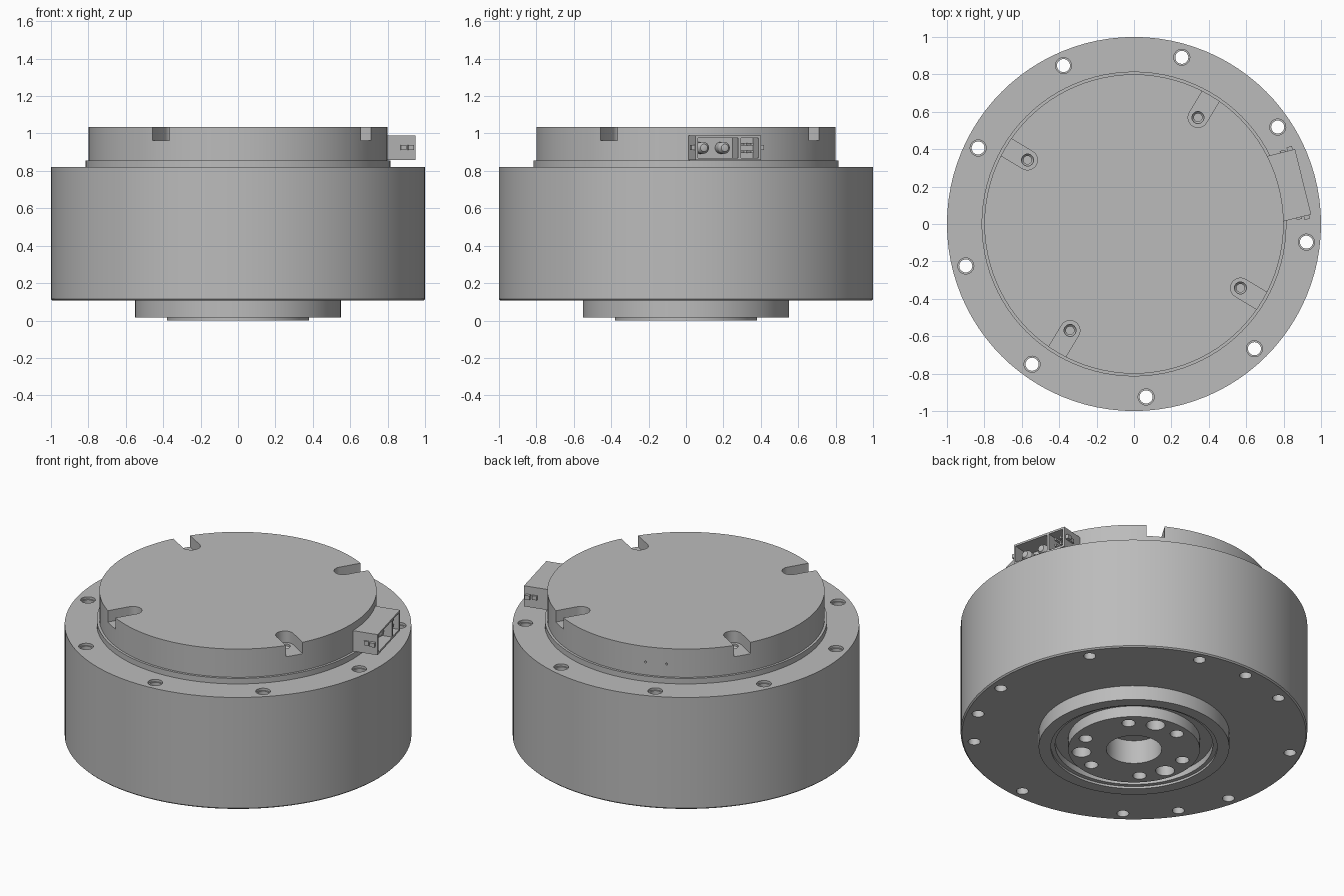
import bpy, bmesh
from math import radians, cos, sin, pi
from mathutils import Matrix, Vector

cube = bpy.data.objects.get("Cube")
if cube:
    bpy.data.objects.remove(cube, do_unlink=True)

grey = bpy.data.materials.new("machined_grey")
grey.use_nodes = True
grey.diffuse_color = (0.5, 0.5, 0.5, 1)
grey.node_tree.nodes["Principled BSDF"].inputs["Base Color"].default_value = (0.5, 0.5, 0.5, 1)


def polar(radius, degrees):
    a = radians(degrees)
    return radius * cos(a), radius * sin(a)


def lathe(bm, profile, centre=(0, 0), steps=24, matrix=None):
    """Revolve (radius, height) points around a vertical axis."""
    cx, cy = centre
    verts = [bm.verts.new((cx + r, cy, z)) for r, z in profile]
    edges = [bm.edges.new(pair) for pair in zip(verts, verts[1:])]
    made = bmesh.ops.spin(bm, geom=verts + edges, cent=(cx, cy, 0), axis=(0, 0, 1),
                          angle=2 * pi, steps=steps)
    bmesh.ops.remove_doubles(bm, verts=bm.verts[:], dist=1e-5)
    if matrix:
        bmesh.ops.transform(bm, matrix=matrix, verts=bm.verts[:])


def box(bm, low, high):
    low, high = Vector(low), Vector(high)
    size = Matrix.Diagonal((*(high - low), 1))
    bmesh.ops.create_cube(bm, size=1, matrix=Matrix.Translation((low + high) / 2) @ size)


def finish(name, bm, turn=0):
    bmesh.ops.recalc_face_normals(bm, faces=bm.faces[:])
    mesh = bpy.data.meshes.new(name)
    bm.to_mesh(mesh)
    bm.free()
    mesh.materials.append(grey)
    obj = bpy.data.objects.new(name, mesh)
    obj.rotation_euler.z = radians(turn)
    bpy.context.collection.objects.link(obj)
    return obj


def select(obj):
    bpy.ops.object.select_all(action='DESELECT')
    obj.select_set(True)
    bpy.context.view_layer.objects.active = obj


def smooth(obj):
    select(obj)
    bpy.ops.object.shade_smooth_by_angle(angle=radians(30))


def cut(obj, bm, turn=0):
    cutter = finish("cutter", bm, turn)
    cutter.hide_render = True
    mod = obj.modifiers.new("cut", 'BOOLEAN')
    mod.operation, mod.solver, mod.object = 'DIFFERENCE', 'EXACT', cutter
    select(obj)
    bpy.ops.object.modifier_apply(modifier=mod.name)
    bpy.data.objects.remove(cutter, do_unlink=True)


# Main housing with mounting holes around the rim
bm = bmesh.new()
lathe(bm, [(0, .16), (.17, .16), (.17, .107), (.992, .107), (1, .115),
           (1, .82), (0, .82)], steps=96)
housing = finish("housing", bm)
bm = bmesh.new()
for i in range(9):
    lathe(bm, [(0, 0), (.035, 0), (.035, .805), (.043, .805), (.043, .9), (0, .9)],
          polar(.927, 34 + 40 * i))
for i in range(3):
    lathe(bm, [(0, 0), (.035, 0), (.035, .25), (0, .27)], polar(.927, 94 + 120 * i))
cut(housing, bm)
smooth(housing)

# Collar under the cap
bm = bmesh.new()
lathe(bm, [(0, .8), (.815, .8), (.815, .855), (0, .855)], steps=96)
smooth(finish("collar", bm))

# Cap with four open screw slots
bm = bmesh.new()
lathe(bm, [(0, .84), (.8, .84), (.8, 1.035), (0, 1.035)], steps=96)
cap = finish("cap", bm)
for i in range(4):
    bm = bmesh.new()
    half, inner, n = .053, .664, 12
    outline = [(1, -half), (1, half)]
    for k in range(n + 1):
        a = pi / 2 + pi * k / n
        outline.append((inner + half * cos(a), half * sin(a)))
    face = bm.faces.new([bm.verts.new((x, y, .963)) for x, y in outline])
    up = bmesh.ops.extrude_face_region(bm, geom=[face])
    bmesh.ops.translate(bm, vec=(0, 0, .2),
                        verts=[v for v in up["geom"] if isinstance(v, bmesh.types.BMVert)])
    cut(cap, bm, 59 + 90 * i)
bm = bmesh.new()
for i in range(4):
    lathe(bm, [(0, .9), (.022, .9), (.022, .94), (.032, .95), (.032, 1), (0, 1)],
          polar(.664, 59 + 90 * i))
cut(cap, bm)
# Two pin holes in the cap side
for angle in (108, 117):
    bm = bmesh.new()
    lathe(bm, [(0, .77), (.006, .77), (.006, .85), (0, .85)], steps=12,
          matrix=Matrix.Translation((0, 0, .936)) @ Matrix.Rotation(pi / 2, 4, 'Y'))
    cut(cap, bm, angle)
smooth(cap)

# Output flange underneath: stepped rim, groove, bolt face and centre bore
bm = bmesh.new()
lathe(bm, [(0, .15), (.16, .15), (.16, 0), (.38, 0), (.38, .07), (.455, .07),
           (.455, .03), (.48, .03), (.48, .016), (.55, .016), (.55, .115),
           (.165, .115), (.165, .155), (0, .155)], steps=96)
flange = finish("output_flange", bm)
bm = bmesh.new()
for i in range(9):
    radius = .055 if i % 3 == 0 else .039
    angle = 74 + 120 * (i // 3) + (0, 30, 90)[i % 3]
    lathe(bm, [(0, -.1), (radius, -.1), (radius, .09), (0, .09)], polar(.305, angle))
cut(flange, bm)
smooth(flange)

# Connector shell with two open chambers
TURN = 14
bm = bmesh.new()
box(bm, (.7, -.18, .857), (.932, .18, .988))
shell = finish("connector_shell", bm, TURN)
bm = bmesh.new()
box(bm, (.81, -.167, .87), (1, .055, .976))
box(bm, (.81, .07, .87), (1, .167, .976))
cut(shell, bm, TURN)

# Latch tabs on both ends of the connector
bm = bmesh.new()
for side in (-1, 1):
    for x, reach in ((.85, .19), (.89, .2)):
        y = sorted((side * .175, side * reach))
        box(bm, (x, y[0], .912), (x + .03, y[1], .938))
finish("connector_latches", bm, TURN)

# Round power pins and small square signal pins
for side, y in (("right", -.125), ("left", -.01)):
    bm = bmesh.new()
    lathe(bm, [(0, .79), (.032, .79), (.032, .88), (.02, .9), (0, .905)],
          matrix=Matrix.Translation((0, y, .923)) @ Matrix.Rotation(pi / 2, 4, 'Y'))
    smooth(finish("power_pin_" + side, bm, TURN))
bm = bmesh.new()
for y in (.1, .137):
    for z in (.903, .943):
        box(bm, (.79, y - .007, z - .007), (.91, y + .007, z + .007))
finish("signal_pins", bm, TURN)
